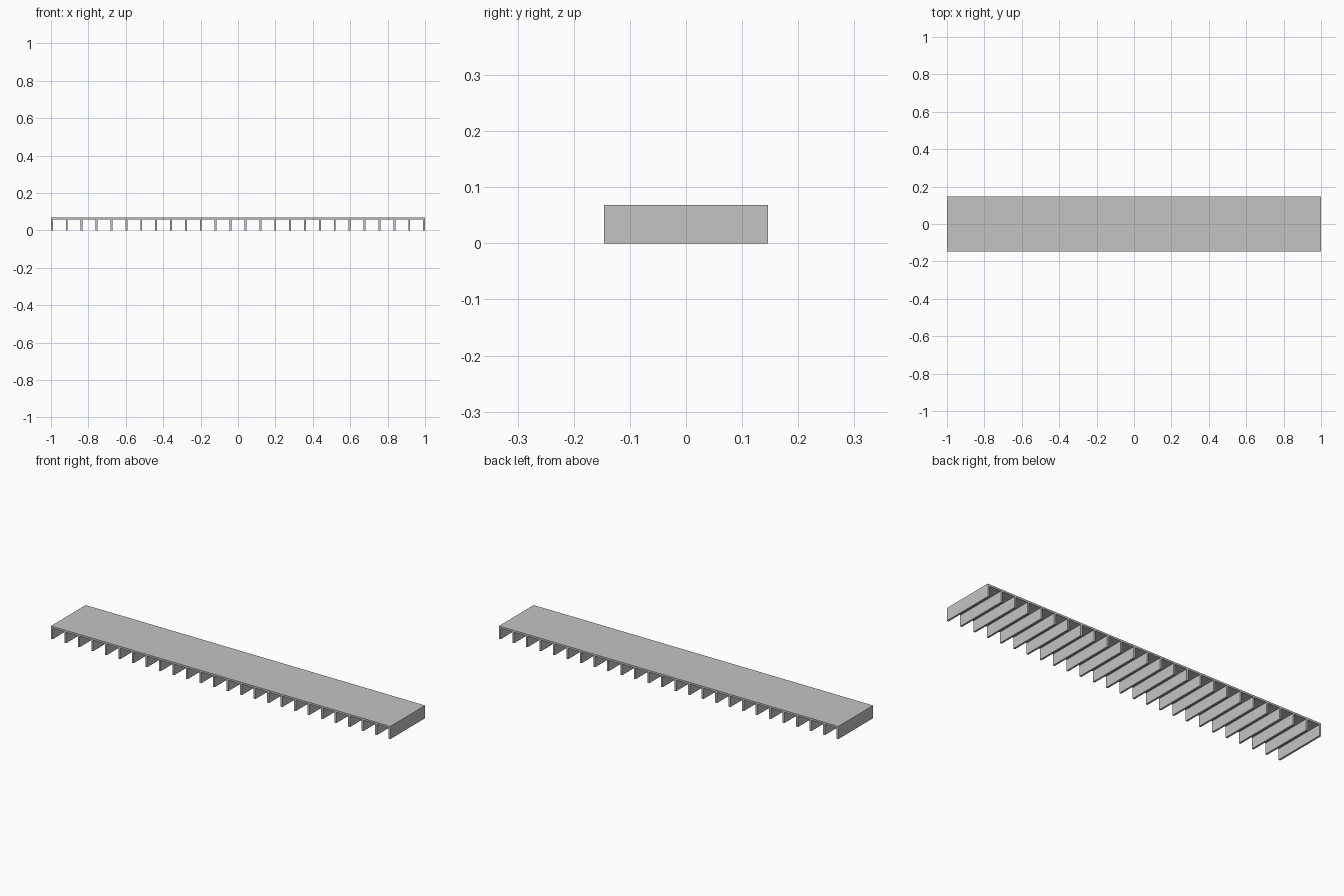
import bpy

cube = bpy.data.objects.get("Cube")
if cube:
    bpy.data.objects.remove(cube, do_unlink=True)

LENGTH, DEPTH, HEIGHT = 2.0, 0.292, 0.068
PLATE, FIN, FINS = 0.01, 0.01, 26

metal = bpy.data.materials.new("grey_metal")
metal.use_nodes = True
GREY = (0.55, 0.55, 0.55, 1)
metal.diffuse_color = GREY
metal.node_tree.nodes["Principled BSDF"].inputs["Base Color"].default_value = GREY


def box(name, size, location):
    bpy.ops.mesh.primitive_cube_add(size=1, location=location)
    obj = bpy.context.object
    obj.name = name
    obj.scale = size
    bpy.ops.object.transform_apply(location=False, rotation=False, scale=True)
    obj.data.materials.append(metal)
    return obj


# Flat base plate on top
box("base_plate", (LENGTH, DEPTH, PLATE), (0, 0, HEIGHT - PLATE / 2))

# Evenly spaced fins below, the outer two flush with the plate ends
fin_height = HEIGHT - PLATE
fins = box("cooling_fins", (FIN, DEPTH, fin_height),
           (-LENGTH / 2 + FIN / 2, 0, fin_height / 2))
array = fins.modifiers.new("fin_row", 'ARRAY')
array.count = FINS
array.use_relative_offset = False
array.use_constant_offset = True
array.constant_offset_displace = ((LENGTH - FIN) / (FINS - 1), 0, 0)
